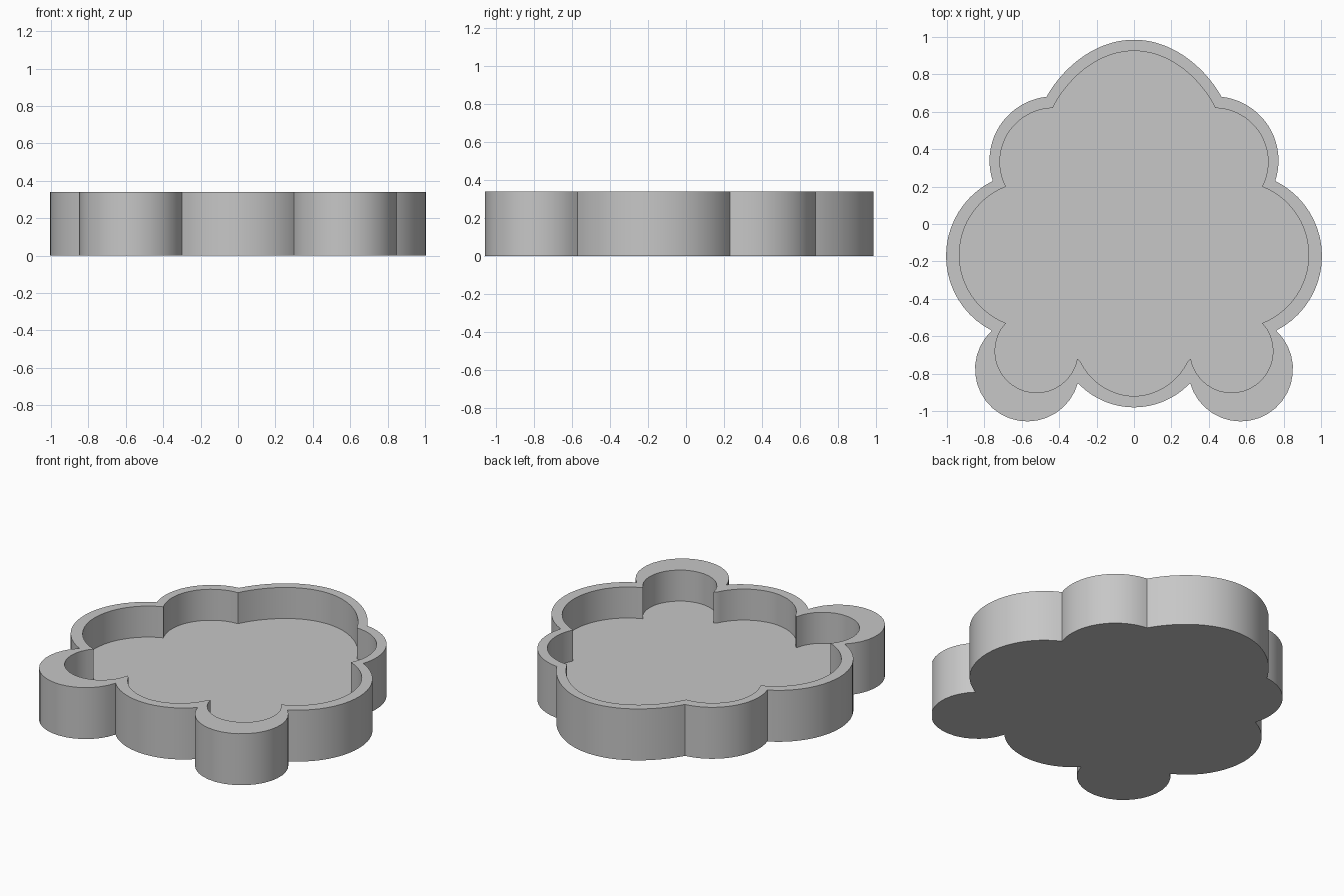
import bpy, bmesh, math
from mathutils import Vector

cube = bpy.data.objects.get("Cube")
if cube:
    bpy.data.objects.remove(cube, do_unlink=True)

HEIGHT, FLOOR, STEPS = 0.34, 0.135, 20

grey = bpy.data.materials.new("plain grey")
grey.use_nodes = True
colour = (0.57, 0.57, 0.57, 1)
grey.diffuse_color = colour
grey.node_tree.nodes["Principled BSDF"].inputs["Base Color"].default_value = colour


def arc(start, end, radius, long_way=False):
    """Counter-clockwise arc from start to end, without the end point."""
    a, b = Vector(start), Vector(end)
    half = (b - a) / 2
    rise = math.sqrt(max(radius ** 2 - half.length_squared, 0))
    side = Vector((-half.y, half.x)).normalized() * (-rise if long_way else rise)
    centre = a + half + side
    first = math.atan2(*(a - centre).yx)
    sweep = (math.atan2(*(b - centre).yx) - first) % math.tau
    return [centre + radius * Vector((math.cos(first + sweep * i / STEPS),
                                      math.sin(first + sweep * i / STEPS)))
            for i in range(STEPS)]


def bezier(a, b, c, d):
    """Curve from a to d, including both ends."""
    a, b, c, d = map(Vector, (a, b, c, d))
    return [a * (1 - t) ** 3 + b * 3 * t * (1 - t) ** 2 + c * 3 * t * t * (1 - t) + d * t ** 3
            for t in (i / STEPS for i in range(STEPS + 1))]


def mirrored(half):
    """Close a right-hand half outline that starts and ends on x = 0."""
    return half + [Vector((-p.x, p.y)) for p in reversed(half[1:-1])]


# Scalloped outer outline: front lobe, corner lobe, wide lobe, shoulder, crown
outer = mirrored(
    arc((0, -0.98), (0.30, -0.85), 0.411)
    + arc((0.30, -0.85), (0.76, -0.57), 0.28, True)
    + arc((0.76, -0.57), (0.755, 0.23), 0.447)
    + arc((0.755, 0.23), (0.468, 0.68), 0.343)
    + bezier((0.468, 0.68), (0.39, 0.82), (0.22, 0.985), (0, 0.985)))

# Matching inner outline of the cavity
inner = mirrored(
    arc((0, -0.92), (0.293, -0.72), 0.325)
    + arc((0.303, -0.72), (0.685, -0.53), 0.222, True)
    + arc((0.685, -0.53), (0.685, 0.20), 0.392)
    + arc((0.685, 0.20), (0.435, 0.62), 0.288)
    + bezier((0.435, 0.62), (0.36, 0.77), (0.2, 0.925), (0, 0.925)))

# Solid tray: outer wall, rim, inner wall, floor and underside
bm = bmesh.new()
rings = [[bm.verts.new((p.x, p.y, z)) for p in outline]
         for outline, z in ((outer, 0), (outer, HEIGHT), (inner, HEIGHT), (inner, FLOOR))]
count = len(outer)
for low, high in zip(rings, rings[1:]):
    for i in range(count):
        j = (i + 1) % count
        bm.faces.new((low[i], low[j], high[j], high[i]))
bm.faces.new(list(reversed(rings[0])))
bm.faces.new(rings[-1])
bmesh.ops.recalc_face_normals(bm, faces=bm.faces)
mesh = bpy.data.meshes.new("scalloped_tray")
bm.to_mesh(mesh)
bm.free()
mesh.materials.append(grey)
tray = bpy.data.objects.new("scalloped_tray", mesh)
bpy.context.collection.objects.link(tray)

bpy.ops.object.select_all(action="DESELECT")
tray.select_set(True)
bpy.context.view_layer.objects.active = tray
bpy.ops.object.shade_smooth_by_angle(angle=math.radians(25))
